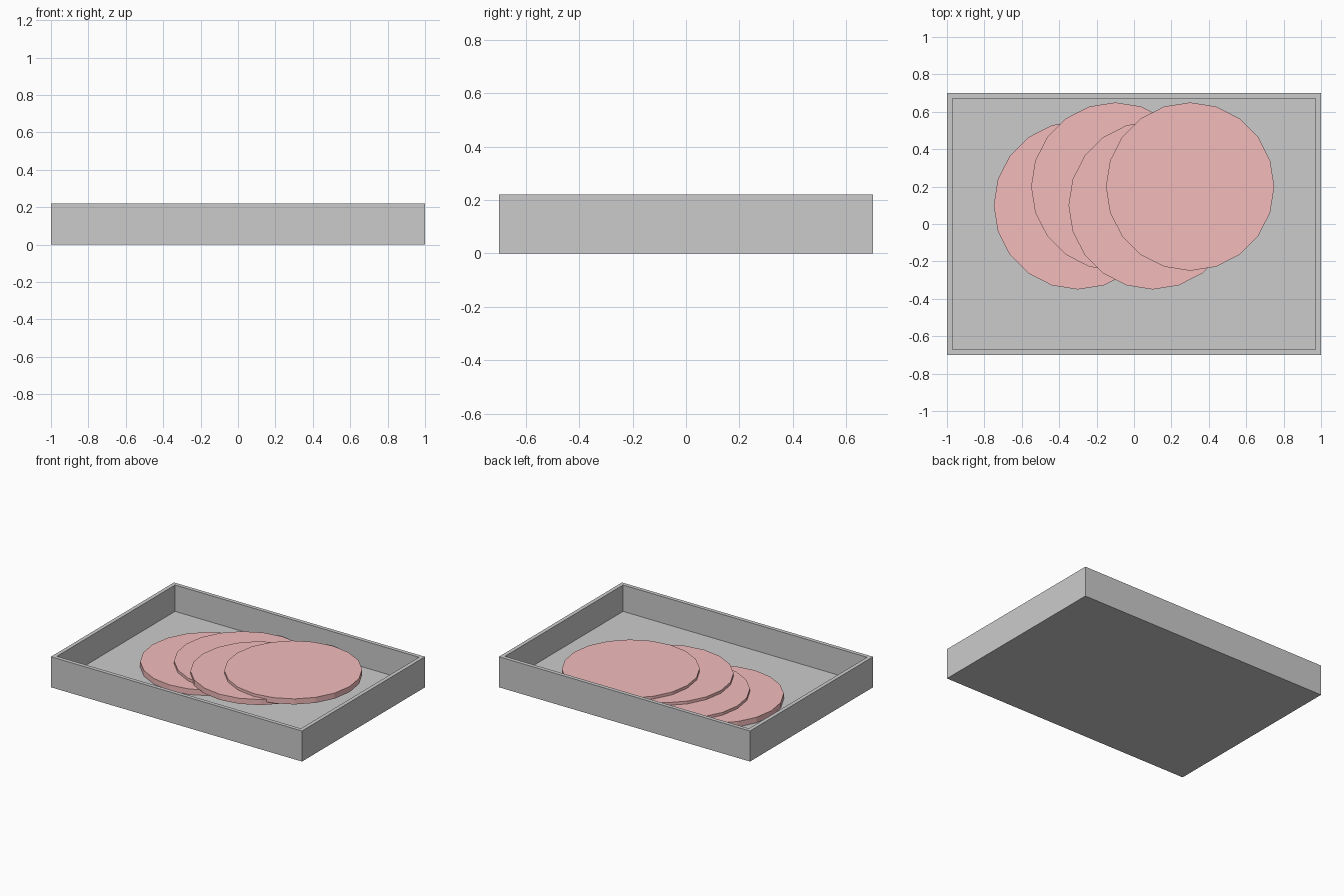
import bpy, bmesh
from mathutils import Matrix

if "Cube" in bpy.data.objects:
    bpy.data.objects.remove(bpy.data.objects["Cube"])


def make_object(name, bm, material=None):
    mesh = bpy.data.meshes.new(name)
    bm.to_mesh(mesh)
    bm.free()
    obj = bpy.data.objects.new(name, mesh)
    bpy.context.collection.objects.link(obj)
    if material:
        mesh.materials.append(material)
    return obj


LENGTH, DEPTH, HEIGHT = 2.0, 1.4, 0.22
WALL, FLOOR = 0.04, 0.03

# Tray: a box whose top is inset to a rim and sunk down to the floor
bm = bmesh.new()
bmesh.ops.create_cube(bm, size=1, matrix=Matrix.Translation((0, 0, HEIGHT / 2))
                      @ Matrix.Diagonal((LENGTH, DEPTH, HEIGHT, 1)))
bm.normal_update()
top = max(bm.faces, key=lambda f: f.calc_center_median().z)
bmesh.ops.inset_region(bm, faces=[top], thickness=WALL)
well = bmesh.ops.extrude_discrete_faces(bm, faces=[top])["faces"][0]
bmesh.ops.translate(bm, verts=well.verts, vec=(0, 0, FLOOR - HEIGHT))
make_object("tray", bm)

# Overlapping slices, zigzagging along the tray and rising one by one
pink = bpy.data.materials.new("pink")
pink.diffuse_color = (0.9, 0.5, 0.5, 1)
pink.use_nodes = True
pink.node_tree.nodes["Principled BSDF"].inputs["Base Color"].default_value = pink.diffuse_color
for i in range(4):
    bm = bmesh.new()
    centre = (-0.3 + 0.2 * i, 0.1 + 0.1 * (i % 2), 0.05 + 0.02 * i)
    bmesh.ops.create_cone(bm, cap_ends=True, segments=20, radius1=0.45,
                          radius2=0.45, depth=0.04,
                          matrix=Matrix.Translation(centre))
    make_object(f"slice_{i + 1}", bm, pink)
